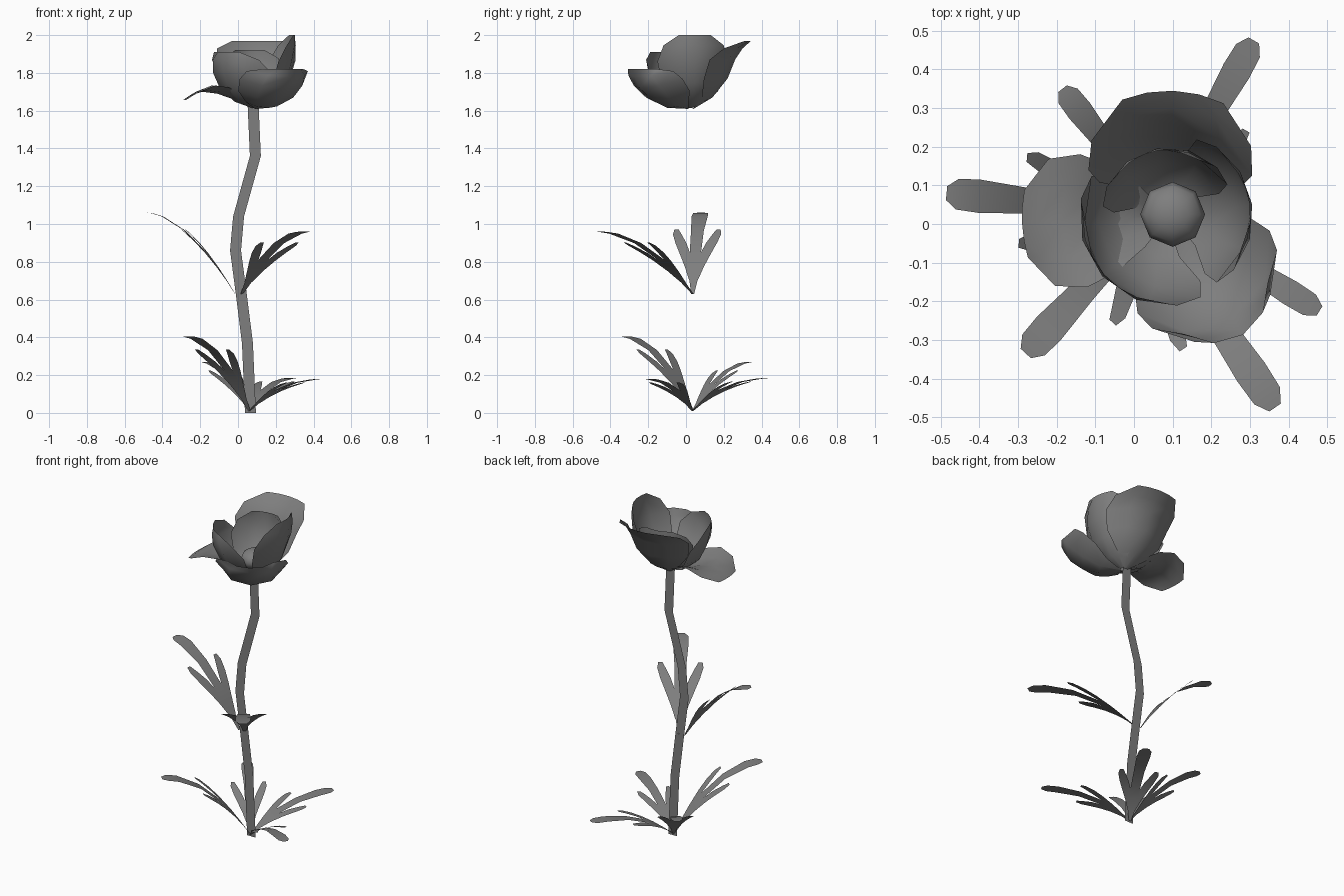
import bpy, math
from mathutils import Vector

cube = bpy.data.objects.get("Cube")
if cube:
    bpy.data.objects.remove(cube)

grey = bpy.data.materials.new("plain_grey")
grey.use_nodes = True
COLOUR = (0.21, 0.21, 0.21, 1)
grey.diffuse_color = COLOUR
grey.node_tree.nodes["Principled BSDF"].inputs["Base Color"].default_value = COLOUR


def make(name, verts, faces):
    mesh = bpy.data.meshes.new(name)
    mesh.from_pydata(verts, [], faces)
    mesh.materials.append(grey)
    mesh.shade_smooth()
    obj = bpy.data.objects.new(name, mesh)
    bpy.context.collection.objects.link(obj)


def grid_faces(rows, cols, start=0):
    return [(start + r * cols + c, start + r * cols + c + 1,
             start + (r + 1) * cols + c + 1, start + (r + 1) * cols + c)
            for r in range(rows - 1) for c in range(cols - 1)]


# Stem: a thin flat ribbon that sways from side to side
STEM_Y, STEM_HALF = 0.035, 0.029
path = [(.066, 0), (.05, .37), (.016, .64), (-.013, .86), (.003, 1.04), (.092, 1.36), (.08, 1.63)]
stem_verts = [(x + s * STEM_HALF, STEM_Y, z) for x, z in path for s in (-1, 1)]
make("stem", stem_verts, grid_faces(len(path), 2))

# Leaf lobes: distance along the leaf, inner edge, outer edge
MIDDLE = [(0, .008), (.1, .022), (.22, .036), (.33, .03), (.57, .034), (.82, .043), (.94, .04), (1, .018)]
SIDE = [(.1, .015, .024), (.2, .03, .05), (.32, .028, .084), (.42, .052, .11), (.52, .082, .128), (.58, .1, .123)]


def leaf(name, base, tip, width, bend=2.0):
    base, tip = Vector(base), Vector(tip)
    along = tip - base
    across = Vector((-along.y, along.x, 0)).normalized()

    def point(u, v):
        p = base + along * u + across * v * width
        p.z = base.z + along.z * (1 - (1 - u) ** bend)
        return p

    lobes = [[(u, -w, w) for u, w in MIDDLE], SIDE, [(u, -b, -a) for u, a, b in SIDE]]
    verts, faces = [], []
    for lobe in lobes:
        faces += grid_faces(len(lobe), 2, len(verts))
        verts += [point(u, v) for u, a, b in lobe for v in (a, b)]
    make(name, verts, faces)


FOOT = (.06, STEM_Y, .01)
leaf("upper_leaf_right", (-.015, STEM_Y, .63), (-.485, .08, 1.06), 1.0, 1.8)
leaf("upper_leaf_front", (.02, STEM_Y, .63), (.365, -.475, .96), 1.0)
leaf("lower_leaf_front_right", FOOT, (-.28, -.335, .405), 1.0)
leaf("lower_leaf_front_left", FOOT, (.48, -.225, .18), .78, 2.5)
leaf("lower_leaf_back_left", FOOT, (.31, .475, .185), .88, 2.5)
leaf("lower_leaf_back_right", FOOT, (-.185, .35, .27), .78)

# Petals: slices of a cup, each with a profile (radius, height) and a spread;
# pinch pulls the side edges inward and lift raises them
CENTRE = (.09, .02)
SPREAD = (.6, .85, 1, .94, .72, .36)


def petal(name, angle, half_angle, profile, spread=SPREAD, pinch=0, lift=0):
    verts = []
    for i, ((r, z), f) in enumerate(zip(profile, spread)):
        raised = lift * math.sin(math.pi * i / (len(profile) - 1))
        for t in (-1, -.5, 0, .5, 1):
            a = math.radians(angle + half_angle * f * t)
            d = r * (1 - pinch * t * t)
            verts.append((CENTRE[0] + d * math.cos(a), CENTRE[1] + d * math.sin(a), z + raised * t * t))
    make(name, verts, grid_faces(len(profile), 5))


def cup(radius, top, base=1.615):
    shape = ((.08, 0), (.47, .11), (.8, .34), (.97, .64), (1, .86), (.97, 1))
    return [(radius * r, base + (top - base) * z) for r, z in shape]


petal("inner_petal_back", 100, 76, cup(.178, 1.92))
petal("inner_petal_left", 8, 66, cup(.218, 2.0))
petal("inner_petal_front_right", 222, 74, cup(.232, 1.91))
petal("outer_petal_back", 88, 66,
      [(.02, 1.61), (.12, 1.67), (.2, 1.77), (.24, 1.87), (.28, 1.93), (.325, 1.97)])
petal("outer_petal_front", -58, 58,
      [(.02, 1.61), (.14, 1.615), (.24, 1.657), (.31, 1.72), (.345, 1.78), (.362, 1.82)],
      (.6, .95, 1, .86, .7, .42), .15, .05)
petal("outer_petal_right", 183, 38,
      [(.02, 1.62), (.1, 1.655), (.2, 1.69), (.28, 1.7), (.345, 1.68), (.38, 1.657)],
      (1.3, 1.3, 1.15, 1, .75, .35), 0, .035)

# Flower heart: a small eight-sided dome
bpy.ops.mesh.primitive_uv_sphere_add(segments=8, ring_count=6, radius=1, location=(.1, .025, 1.71))
heart = bpy.context.object
heart.name = "flower_heart"
heart.scale = (.084, .084, .06)
heart.data.materials.append(grey)
heart.data.shade_smooth()
